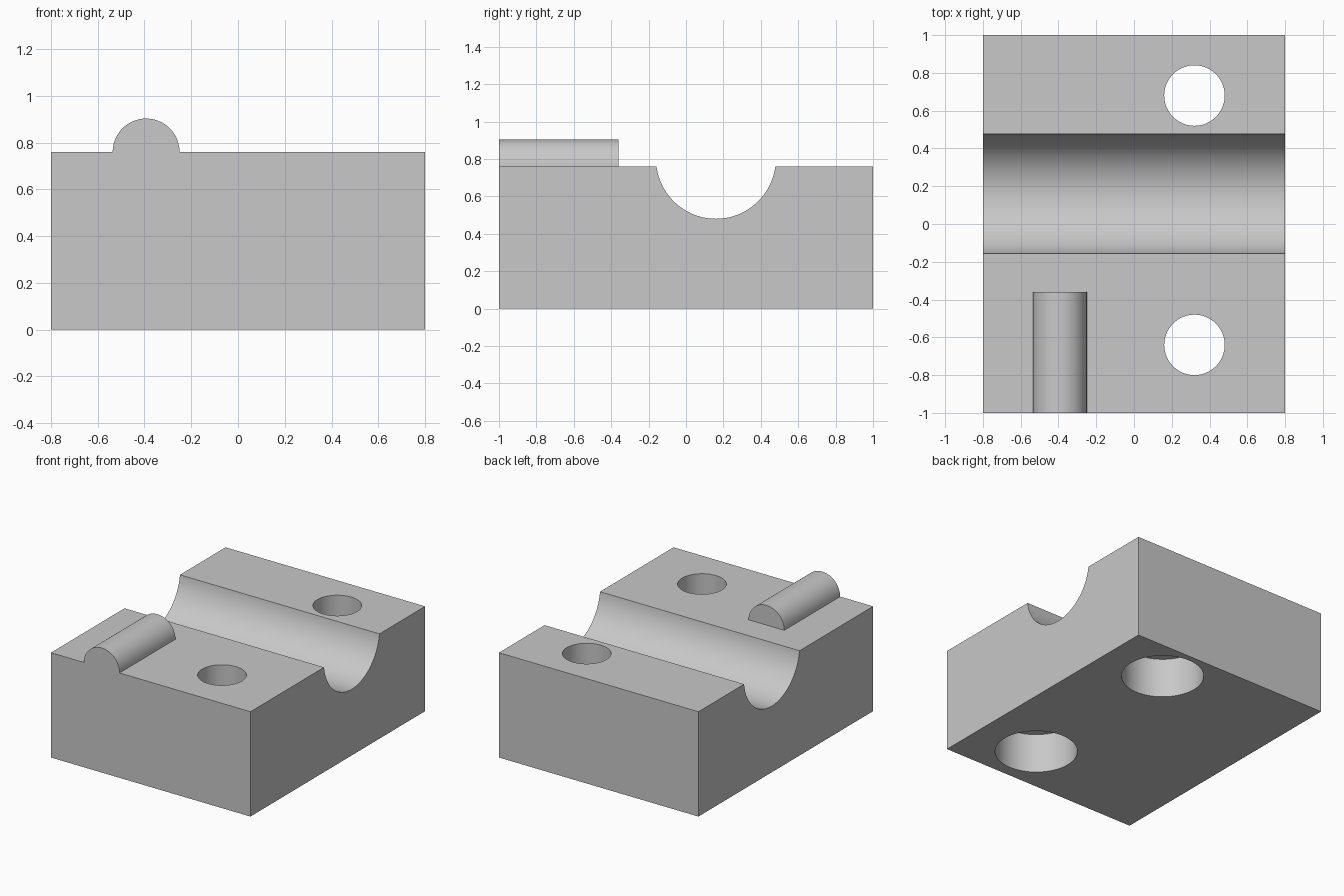
import bpy
import bmesh
from math import cos, sin, pi, radians, asin
from mathutils import Vector

old = bpy.data.objects.get("Cube")
if old:
    bpy.data.objects.remove(old, do_unlink=True)

WIDTH, DEPTH, HEIGHT = 1.6, 2.0, 0.76
GROOVE_Y, GROOVE_Z, GROOVE_R = 0.16, 0.80, 0.32
RIB_X, RIB_R, RIB_LENGTH = -0.393, 0.143, 0.64
HOLE_X, HOLE_YS, HOLE_R = 0.32, (-0.64, 0.68), 0.16
BORE_R, BORE_DEPTH = 0.276, 0.29

grey = bpy.data.materials.new("plain grey")
grey.use_nodes = True
colour = (0.58, 0.58, 0.58, 1)
grey.diffuse_color = colour
grey.node_tree.nodes["Principled BSDF"].inputs["Base Color"].default_value = colour


def arc(cx, cy, r, start, end, steps):
    return [(cx + r * cos(start + (end - start) * i / steps),
             cy + r * sin(start + (end - start) * i / steps)) for i in range(steps + 1)]


def extrude(name, points, offset):
    """Solid made by sweeping a closed outline of 3D points along an offset."""
    bm = bmesh.new()
    face = bm.faces.new([bm.verts.new(p) for p in points])
    swept = bmesh.ops.extrude_face_region(bm, geom=[face], use_keep_orig=True)
    moved = [v for v in swept["geom"] if isinstance(v, bmesh.types.BMVert)]
    bmesh.ops.translate(bm, verts=moved, vec=Vector(offset))
    bmesh.ops.recalc_face_normals(bm, faces=bm.faces)
    mesh = bpy.data.meshes.new(name)
    bm.to_mesh(mesh)
    bm.free()
    mesh.materials.append(grey)
    obj = bpy.data.objects.new(name, mesh)
    bpy.context.collection.objects.link(obj)
    return obj


def disc(y, z, r):
    return [(px, py, z) for px, py in arc(HOLE_X, y, r, 0, 2 * pi, 96)[:-1]]


def combine(target, tool, operation):
    mod = target.modifiers.new(operation.lower(), "BOOLEAN")
    mod.operation, mod.solver, mod.object = operation, "EXACT", tool
    bpy.context.view_layer.objects.active = target
    bpy.ops.object.modifier_apply(modifier=mod.name)
    bpy.data.objects.remove(tool, do_unlink=True)


# Block with the round groove across its top
dip = asin((GROOVE_Z - HEIGHT) / GROOVE_R)
groove = arc(GROOVE_Y, GROOVE_Z, GROOVE_R, pi + dip, 2 * pi - dip, 64)
side = [(-DEPTH / 2, 0), (-DEPTH / 2, HEIGHT)] + groove + [(DEPTH / 2, HEIGHT), (DEPTH / 2, 0)]
block = extrude("clamp_block", [(-WIDTH / 2, y, z) for y, z in side], (WIDTH, 0, 0))

# Half-round rib, sunk a little into the block before joining
rib_arc = arc(RIB_X, HEIGHT, RIB_R, 0, pi, 48)
rib_end = rib_arc + [(RIB_X - RIB_R, HEIGHT - 0.05), (RIB_X + RIB_R, HEIGHT - 0.05)]
rib = extrude("rib", [(x, -DEPTH / 2, z) for x, z in rib_end], (0, RIB_LENGTH, 0))
combine(block, rib, "UNION")

# Bolt holes with wide counterbores underneath
for y in HOLE_YS:
    combine(block, extrude("bore", disc(y, -0.1, BORE_R), (0, 0, BORE_DEPTH + 0.1)), "DIFFERENCE")
    combine(block, extrude("hole", disc(y, 0.1, HOLE_R), (0, 0, HEIGHT)), "DIFFERENCE")

bpy.ops.object.select_all(action="DESELECT")
block.select_set(True)
bpy.context.view_layer.objects.active = block
bpy.ops.object.shade_smooth_by_angle(angle=radians(30))
